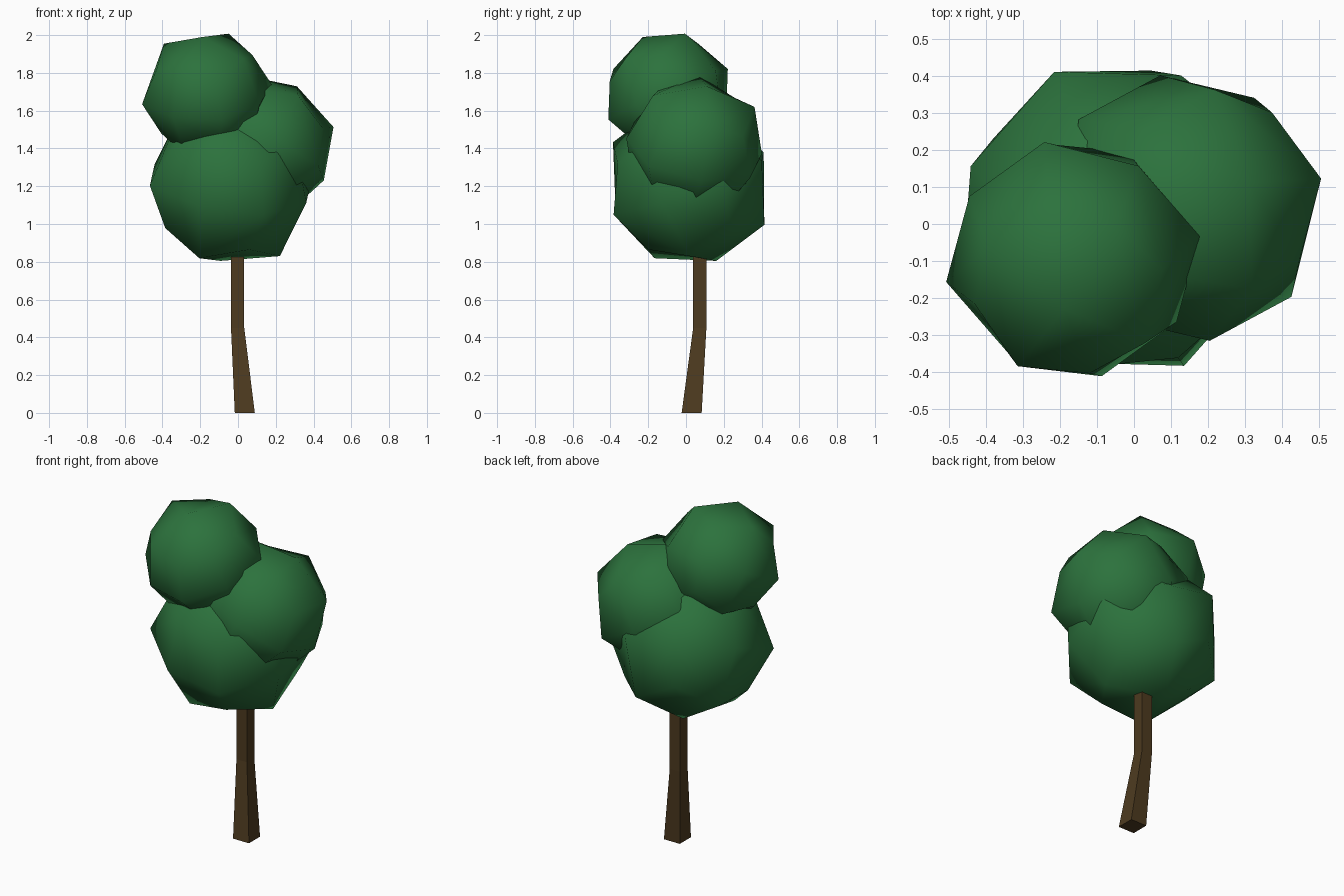
import bpy
import bmesh
from mathutils import Matrix, Vector

cube = bpy.data.objects.get("Cube")
if cube:
    bpy.data.objects.remove(cube, do_unlink=True)


def material(name, rgb):
    mat = bpy.data.materials.new(name)
    mat.use_nodes = True
    mat.diffuse_color = (*rgb, 1)
    bsdf = mat.node_tree.nodes["Principled BSDF"]
    bsdf.inputs["Base Color"].default_value = (*rgb, 1)
    bsdf.inputs["Roughness"].default_value = 0.9
    return mat


def finish(name, bm, mat, smooth):
    bmesh.ops.recalc_face_normals(bm, faces=bm.faces)
    for face in bm.faces:
        face.smooth = smooth
    mesh = bpy.data.meshes.new(name)
    bm.to_mesh(mesh)
    bm.free()
    mesh.materials.append(mat)
    obj = bpy.data.objects.new(name, mesh)
    bpy.context.collection.objects.link(obj)
    return obj


def leaf_ball(name, centre, half_size, axis_a, axis_b):
    """Cube tilted to two axes and rounded by one level of subdivision."""
    a = Vector(axis_a).normalized()
    b = Vector(axis_b)
    b = (b - a * b.dot(a)).normalized()
    tilt = Matrix((a, b, a.cross(b))).transposed().to_4x4()
    bm = bmesh.new()
    bmesh.ops.create_cube(bm, size=half_size * 2,
                          matrix=Matrix.Translation(centre) @ tilt)
    obj = finish(name, bm, leaf_green, True)
    rounding = obj.modifiers.new("rounding", "SUBSURF")
    rounding.levels = rounding.render_levels = 1
    rounding.use_limit_surface = False


def square_trunk(name, sections):
    """Square sections (x, y, z, half width) joined bottom to top."""
    bm = bmesh.new()
    rings = []
    for x, y, z, h in sections:
        rings.append([bm.verts.new((x + i * h, y + j * h, z))
                      for i, j in ((-1, -1), (1, -1), (1, 1), (-1, 1))])
    for low, high in zip(rings, rings[1:]):
        for k in range(4):
            n = (k + 1) % 4
            bm.faces.new((low[k], low[n], high[n], high[k]))
    bm.faces.new(rings[0][::-1])
    bm.faces.new(rings[-1])
    finish(name, bm, bark_brown, False)


leaf_green = material("leaf_green", (0.025, 0.168, 0.046))
bark_brown = material("bark_brown", (0.075, 0.043, 0.014))

# Bent trunk, running up into the leaves
square_trunk("trunk", [(0.036, 0.03, 0, 0.053),
                       (-0.002, 0.073, 0.45, 0.035),
                       (-0.002, 0.073, 0.95, 0.035)])

# Three overlapping balls of leaves
leaf_ball("lower_leaves", (-0.04, 0.014, 1.214), 0.438,
          (-0.12, 0.335, -0.934), (0.38, 0.889, 0.254))
leaf_ball("middle_leaves", (0.138, 0.043, 1.413), 0.367,
          (0.475, 0.185, 0.863), (0.861, 0.105, -0.5))
leaf_ball("upper_leaves", (-0.165, -0.095, 1.687), 0.332,
          (-0.533, -0.76, -0.375), (-0.834, 0.506, 0.161))
